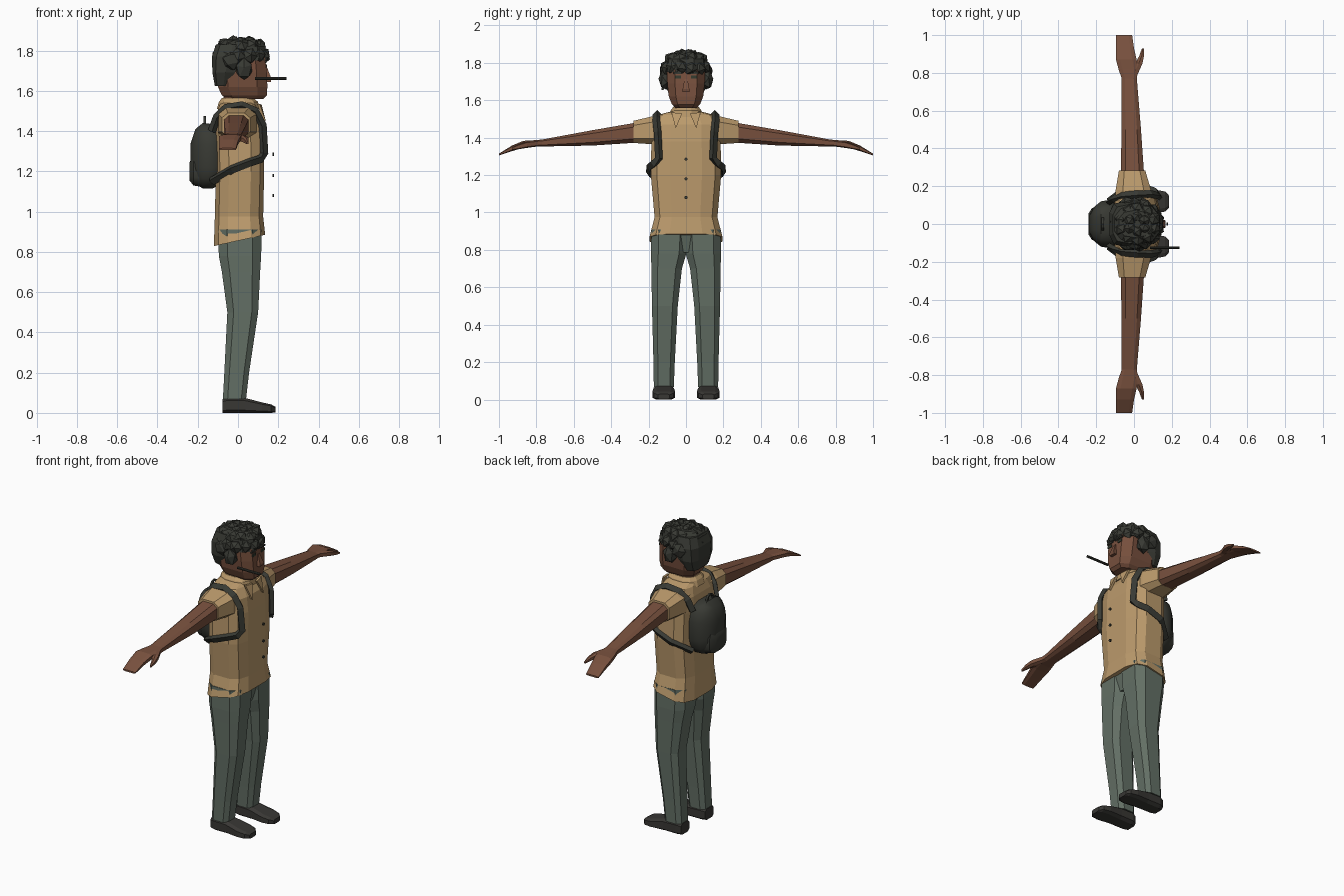
import bpy, bmesh, math, random
from mathutils import Vector, Matrix

random.seed(4)


def material(name, col):
    m = bpy.data.materials.new(name)
    m.diffuse_color = (*col, 1)
    return m


TAN = material("tan_shirt", (0.50, 0.325, 0.15))
SKIN = material("brown_skin", (0.185, 0.08, 0.047))
PANTS = material("grey_green_trousers", (0.125, 0.16, 0.13))
DARK = material("charcoal", (0.04, 0.042, 0.034))
SHOE = material("dark_shoe", (0.04, 0.038, 0.034))
EYE = material("dark_eye", (0.035, 0.045, 0.03))


def finish(name, bm, mat, smooth=False):
    bmesh.ops.recalc_face_normals(bm, faces=bm.faces)
    me = bpy.data.meshes.new(name)
    bm.to_mesh(me)
    bm.free()
    me.materials.append(mat)
    ob = bpy.data.objects.new(name, me)
    bpy.context.collection.objects.link(ob)
    if smooth:
        bpy.ops.object.select_all(action='DESELECT')
        ob.select_set(True)
        bpy.context.view_layer.objects.active = ob
        bpy.ops.object.shade_smooth_by_angle(angle=math.radians(40))
    return ob


def skin_rings(bm, rings):
    vs = [[bm.verts.new(p) for p in r] for r in rings]
    n = len(vs[0])
    for a, b in zip(vs, vs[1:]):
        for i in range(n):
            j = (i + 1) % n
            bm.faces.new((a[i], a[j], b[j], b[i]))
    bm.faces.new(vs[0])
    bm.faces.new(vs[-1])


def loft(name, axis, sections, mat, n=8, e=0.6, side=1, tilt=0, smooth=False):
    """Sections are (position, lo1, hi1, lo2, hi2) across the axis; tilt slopes the first."""
    rings = []
    top = math.cos(math.pi / n) ** e
    for k, (pos, a0, a1, b0, b1) in enumerate(sections):
        ring = []
        for i in range(n):
            t = 2 * math.pi * (i + 0.5) / n
            c, s = math.cos(t), math.sin(t)
            c = math.copysign(abs(c) ** e, c) / top
            s = math.copysign(abs(s) ** e, s) / top
            u = (a0 + a1) / 2 + (a1 - a0) / 2 * c
            v = (b0 + b1) / 2 + (b1 - b0) / 2 * s
            p = {'z': (u, v, pos), 'y': (u, pos, v), 'x': (pos, u, v)}[axis]
            dz = tilt * (u - a1) if k == 0 else 0
            ring.append((p[0], p[1] * side, p[2] + dz))
        rings.append(ring)
    bm = bmesh.new()
    skin_rings(bm, rings)
    return finish(name, bm, mat, smooth)


def sweep(name, path, width, thick, centre, mat, side=1):
    """Flat band along a path, lying flat against a body around centre."""
    pts = [Vector(p) for p in path]
    rings = []
    for i, p in enumerate(pts):
        t = (pts[min(i + 1, len(pts) - 1)] - pts[max(i - 1, 0)]).normalized()
        out = p - Vector(centre)
        out = (out - t * out.dot(t)).normalized()
        w = t.cross(out) * width / 2
        o = out * thick / 2
        rings.append([(q.x, q.y * side, q.z) for q in (p + w + o, p - w + o, p - w - o, p + w - o)])
    bm = bmesh.new()
    skin_rings(bm, rings)
    return finish(name, bm, mat)


def box(name, centre, size, mat):
    bm = bmesh.new()
    bmesh.ops.create_cube(bm, size=1, matrix=Matrix.Translation(centre) @ Matrix.Diagonal((*size, 1)))
    return finish(name, bm, mat)


# Shirt body and collar
loft("shirt", 'z', [
    (0.885, -0.12, 0.135, -0.195, 0.195), (0.975, -0.115, 0.125, -0.168, 0.168),
    (1.2, -0.11, 0.13, -0.188, 0.188), (1.38, -0.115, 0.13, -0.185, 0.185),
    (1.47, -0.11, 0.12, -0.185, 0.185), (1.522, -0.095, 0.09, -0.15, 0.15),
    (1.54, -0.085, 0.08, -0.08, 0.08)], TAN, n=12, tilt=0.22)
loft("collar", 'z', [(1.51, -0.105, 0.105, -0.09, 0.09), (1.545, -0.095, 0.10, -0.082, 0.082),
                     (1.565, -0.08, 0.075, -0.068, 0.068)], TAN, n=12, e=0.8)

# Neck and head
loft("neck", 'z', [(1.50, -0.07, 0.06, -0.06, 0.06), (1.62, -0.075, 0.07, -0.06, 0.06)], SKIN)
loft("head", 'z', [
    (1.56, -0.05, 0.125, -0.058, 0.058), (1.578, -0.08, 0.143, -0.075, 0.075),
    (1.62, -0.1, 0.146, -0.092, 0.092), (1.69, -0.105, 0.143, -0.1, 0.1),
    (1.76, -0.105, 0.135, -0.102, 0.102), (1.82, -0.09, 0.11, -0.085, 0.085)], SKIN)
loft("nose", 'z', [(1.645, 0.12, 0.163, -0.02, 0.02), (1.66, 0.12, 0.166, -0.018, 0.018),
                   (1.715, 0.12, 0.145, -0.008, 0.008)], SKIN, n=4, e=1)

# Hair: back shell, crown and faceted curls
loft("hair_back", 'z', [(1.625, -0.115, -0.03, -0.085, 0.085), (1.69, -0.127, 0.0, -0.112, 0.112),
                        (1.77, -0.13, 0.05, -0.118, 0.118), (1.83, -0.11, 0.06, -0.1, 0.1)], DARK, n=10)
loft("hair_crown", 'z', [(1.75, -0.12, 0.145, -0.115, 0.115), (1.82, -0.115, 0.135, -0.105, 0.105),
                         (1.852, -0.08, 0.09, -0.07, 0.07)], DARK, n=10, e=0.8)
bm = bmesh.new()


def curl(x, y, z, sx, sy, sz):
    rot = Matrix.Rotation(random.uniform(0, 6), 4, 'Z') @ Matrix.Rotation(random.uniform(0, 6), 4, 'X')
    bmesh.ops.create_icosphere(bm, subdivisions=1, radius=1, matrix=Matrix.Translation(
        (x, y, z)) @ Matrix.Diagonal((sx, sy, sz, 1)) @ rot)


for count, z, rx, ry, r in ((13, 1.775, 0.107, 0.1, 0.042), (10, 1.822, 0.088, 0.08, 0.04),
                            (6, 1.842, 0.045, 0.04, 0.034)):
    for i in range(count):
        t = 2 * math.pi * (i + 0.5) / count
        curl(0.017 + rx * math.cos(t), ry * math.sin(t), z + random.uniform(-0.008, 0.004), r, r, r)
for s in (1, -1):
    curl(0.03, s * 0.115, 1.71, 0.045, 0.032, 0.058)
    curl(-0.03, s * 0.11, 1.75, 0.05, 0.035, 0.05)
finish("hair_curls", bm, DARK)

for side, tag in ((1, "left"), (-1, "right")):
    # Eyes and brows
    box(tag + "_eye", (0.14, side * 0.044, 1.724), (0.009, 0.032, 0.016), EYE)
    box(tag + "_brow", (0.139, side * 0.045, 1.746), (0.009, 0.044, 0.009), DARK)

    # Pointed collar flap
    bm = bmesh.new()
    skin_rings(bm, [[(x, side * 0.02, 1.53), (x + 0.02, side * 0.055, 1.45), (x - 0.01, side * 0.078, 1.535)]
                    for x in (0.105, 0.118)])
    finish(tag + "_collar_flap", bm, TAN)

    # Sleeve, arm, hand and thumb
    loft(tag + "_sleeve", 'y', [(0.1, -0.1, 0.1, 1.35, 1.522), (0.18, -0.097, 0.09, 1.365, 1.514),
                                (0.282, -0.08, 0.06, 1.372, 1.49)], TAN, side=side)
    loft(tag + "_arm", 'y', [
        (0.24, -0.07, 0.055, 1.375, 1.485), (0.5, -0.066, 0.037, 1.358, 1.44),
        (0.77, -0.065, 0.015, 1.353, 1.39), (0.82, -0.082, 0.022, 1.352, 1.386),
        (0.87, -0.095, 0.014, 1.346, 1.383), (0.93, -0.095, 0.0, 1.328, 1.358),
        (1.0, -0.095, -0.01, 1.305, 1.315)], SKIN, side=side)
    loft(tag + "_thumb", 'y', [(0.79, -0.02, 0.018, 1.355, 1.385), (0.85, 0.005, 0.045, 1.347, 1.378),
                               (0.89, 0.028, 0.053, 1.34, 1.365), (0.93, 0.042, 0.052, 1.335, 1.347)],
         SKIN, n=6, side=side)

    # Trouser leg and shoe
    loft(tag + "_trouser_leg", 'z', [
        (0.068, -0.075, 0.04, 0.065, 0.172), (0.2, -0.068, 0.055, 0.06, 0.174),
        (0.5, -0.053, 0.1, 0.044, 0.182), (0.7, -0.08, 0.11, 0.022, 0.185),
        (0.78, -0.095, 0.115, -0.002, 0.187), (0.91, -0.1, 0.118, -0.01, 0.185)], PANTS, side=side)
    loft(tag + "_shoe", 'x', [
        (-0.078, 0.078, 0.162, 0, 0.068), (-0.05, 0.066, 0.174, 0, 0.076), (0.035, 0.064, 0.174, 0, 0.074),
        (0.12, 0.058, 0.18, 0, 0.052), (0.165, 0.066, 0.172, 0, 0.042),
        (0.186, 0.088, 0.15, 0.002, 0.03)], SHOE, e=0.5, side=side)

    # Backpack strap over the shoulder and under the arm
    sweep(tag + "_strap", [
        (-0.13, 0.12, 1.40), (-0.105, 0.135, 1.47), (-0.06, 0.15, 1.515), (0.02, 0.157, 1.528),
        (0.085, 0.16, 1.50), (0.122, 0.152, 1.43), (0.13, 0.145, 1.29), (0.112, 0.172, 1.262),
        (0.06, 0.193, 1.245), (-0.03, 0.195, 1.21), (-0.13, 0.12, 1.15)],
        0.034, 0.024, (0, 0, 1.36), DARK, side)

# Trouser seat joining the legs
loft("trouser_seat", 'z', [(0.785, -0.07, 0.09, -0.07, 0.07), (0.9, -0.1, 0.118, -0.12, 0.12)], PANTS)

# Backpack with pocket and carry loop
loft("backpack", 'x', [
    (-0.10, -0.115, 0.115, 1.13, 1.425), (-0.125, -0.128, 0.128, 1.115, 1.435),
    (-0.175, -0.12, 0.12, 1.115, 1.44), (-0.212, -0.09, 0.09, 1.14, 1.41),
    (-0.235, -0.05, 0.05, 1.2, 1.34)], DARK, n=16, e=0.65, smooth=True)
loft("backpack_pocket", 'x', [(-0.16, -0.1, 0.1, 1.12, 1.285), (-0.222, -0.085, 0.085, 1.13, 1.275),
                              (-0.241, -0.055, 0.055, 1.155, 1.245)], DARK, n=12, smooth=True)
sweep("carry_loop", [(-0.165, 0.032 * math.cos(t * math.pi / 6), 1.43 + 0.04 * math.sin(t * math.pi / 6))
                     for t in range(7)], 0.012, 0.01, (-0.165, 0, 1.42), DARK)

# Stick tucked beside the face
loft("stick", 'x', [(0.085, -0.132, -0.118, 1.654, 1.668), (0.24, -0.132, -0.118, 1.654, 1.668)],
     DARK, e=1)

# Shirt buttons standing off the chest
for i, z in enumerate((1.285, 1.18, 1.08)):
    loft("button_%d" % (i + 1), 'x', [(0.172, -0.008, 0.008, z - 0.008, z + 0.008),
                                      (0.18, -0.008, 0.008, z - 0.008, z + 0.008)], DARK, e=1)
